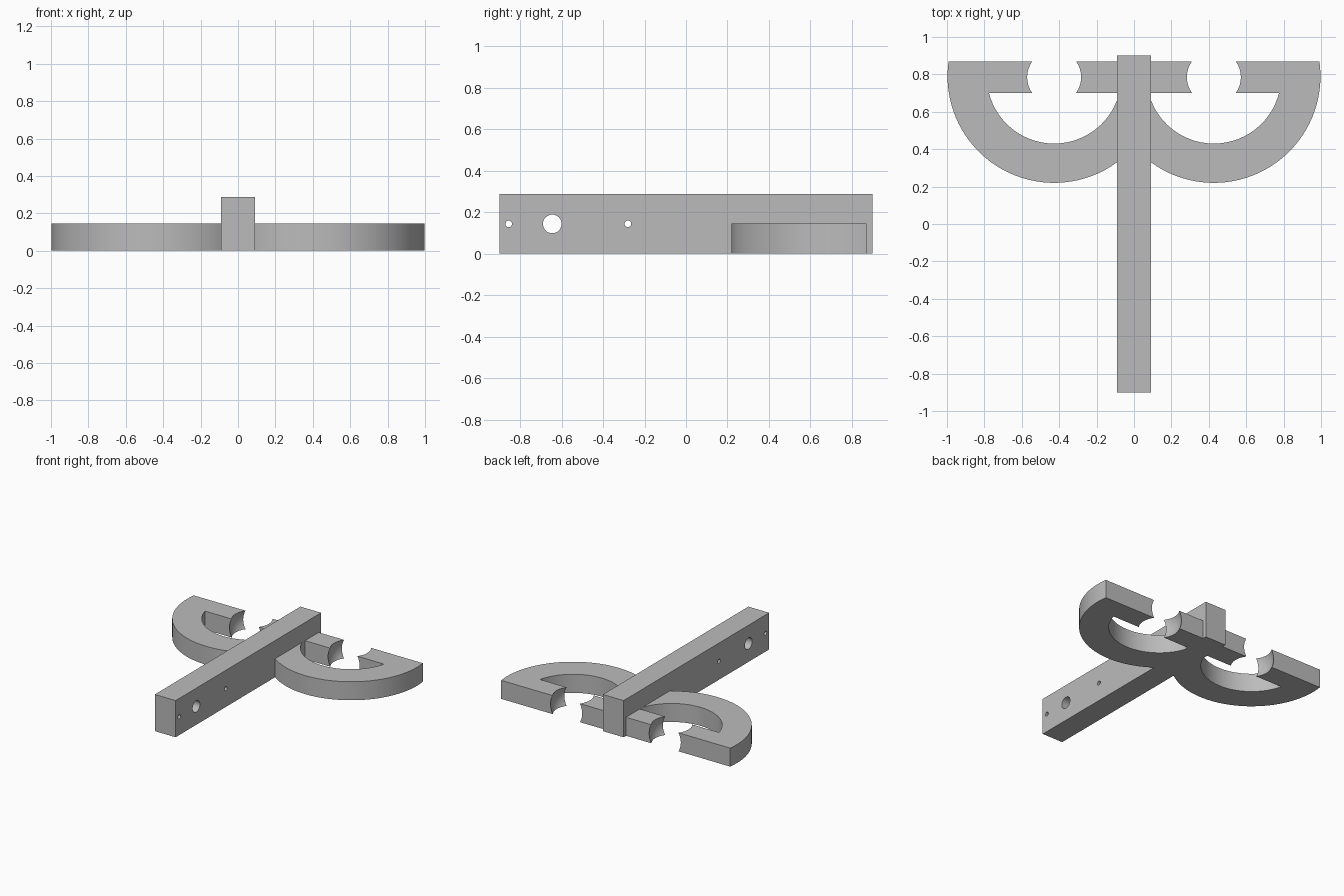
import bpy, bmesh
from math import sin, cos, asin, acos, pi, radians
from mathutils import Matrix, Vector

cube = bpy.data.objects.get("Cube")
if cube:
    bpy.data.objects.remove(cube, do_unlink=True)

grey = bpy.data.materials.new("plain grey")
grey.use_nodes = True
grey.diffuse_color = (0.5, 0.5, 0.5, 1)
grey.node_tree.nodes["Principled BSDF"].inputs["Base Color"].default_value = grey.diffuse_color

BAR_HALF, BAR_TOP, ARM_TOP = 0.09, 0.287, 0.145
CX, CY, OUTER, INNER = 0.427, 0.79, 0.57, 0.36
RAIL_FRONT, RAIL_BACK = 0.70, 0.87


def make(name, bm):
    bmesh.ops.recalc_face_normals(bm, faces=bm.faces)
    mesh = bpy.data.meshes.new(name)
    bm.to_mesh(mesh)
    bm.free()
    obj = bpy.data.objects.new(name, mesh)
    bpy.context.collection.objects.link(obj)
    mesh.materials.append(grey)
    return obj


def prism(name, outline, z0, z1):
    bm = bmesh.new()
    face = bm.faces.new([bm.verts.new((x, y, z0)) for x, y in outline])
    top = bmesh.ops.extrude_face_region(bm, geom=[face])["geom"]
    bmesh.ops.translate(bm, vec=(0, 0, z1 - z0),
                        verts=[v for v in top if isinstance(v, bmesh.types.BMVert)])
    return make(name, bm)


def arc(radius, start, end, steps):
    angles = [start + (end - start) * i / steps for i in range(steps + 1)]
    return [(CX + radius * cos(a), CY + radius * sin(a)) for a in angles]


def select(obj):
    bpy.ops.object.select_all(action="DESELECT")
    obj.select_set(True)
    bpy.context.view_layer.objects.active = obj


def cut(obj, cutter):
    mod = obj.modifiers.new("cut", "BOOLEAN")
    mod.operation, mod.solver, mod.object = "DIFFERENCE", "EXACT", cutter
    select(obj)
    bpy.ops.object.modifier_apply(modifier=mod.name)
    bpy.data.objects.remove(cutter, do_unlink=True)


# Central bar with cross-drilled holes
bar = prism("central_bar", [(-BAR_HALF, -0.9), (BAR_HALF, -0.9),
                            (BAR_HALF, 0.9), (-BAR_HALF, 0.9)], 0, BAR_TOP)
for y, r in ((-0.855, 0.016), (-0.645, 0.045), (-0.28, 0.016)):
    bm = bmesh.new()
    bmesh.ops.create_cone(bm, cap_ends=True, segments=32, radius1=r, radius2=r, depth=0.5,
                          matrix=Matrix.Translation((0, y, BAR_TOP / 2)) @ Matrix.Rotation(pi / 2, 4, "Y"))
    cut(bar, make("hole_cutter", bm))

# Curved arm with a straight rail across its back
root = 0.06
start = asin((RAIL_BACK - CY) / OUTER)
end = -acos((root - CX) / OUTER)
arms = prism("curved_arms", arc(OUTER, start, end, 36) + [(root, RAIL_BACK)], 0, ARM_TOP)

# Half-round opening inside the arm
tilt = asin((RAIL_FRONT - CY) / INNER)
cut(arms, prism("opening_cutter", arc(INNER, tilt, -pi - tilt, 28), -0.1, 0.3))

# Ball socket through the rail
bm = bmesh.new()
bmesh.ops.create_uvsphere(bm, u_segments=40, v_segments=24, radius=0.162,
                          matrix=Matrix.Translation((CX, 0.785, ARM_TOP / 2)))
cut(arms, make("socket_cutter", bm))

# Matching arm on the other side
mirror = arms.modifiers.new("mirror", "MIRROR")
select(arms)
bpy.ops.object.modifier_apply(modifier=mirror.name)

for obj in (bar, arms):
    select(obj)
    bpy.ops.object.shade_smooth_by_angle(angle=radians(30))
